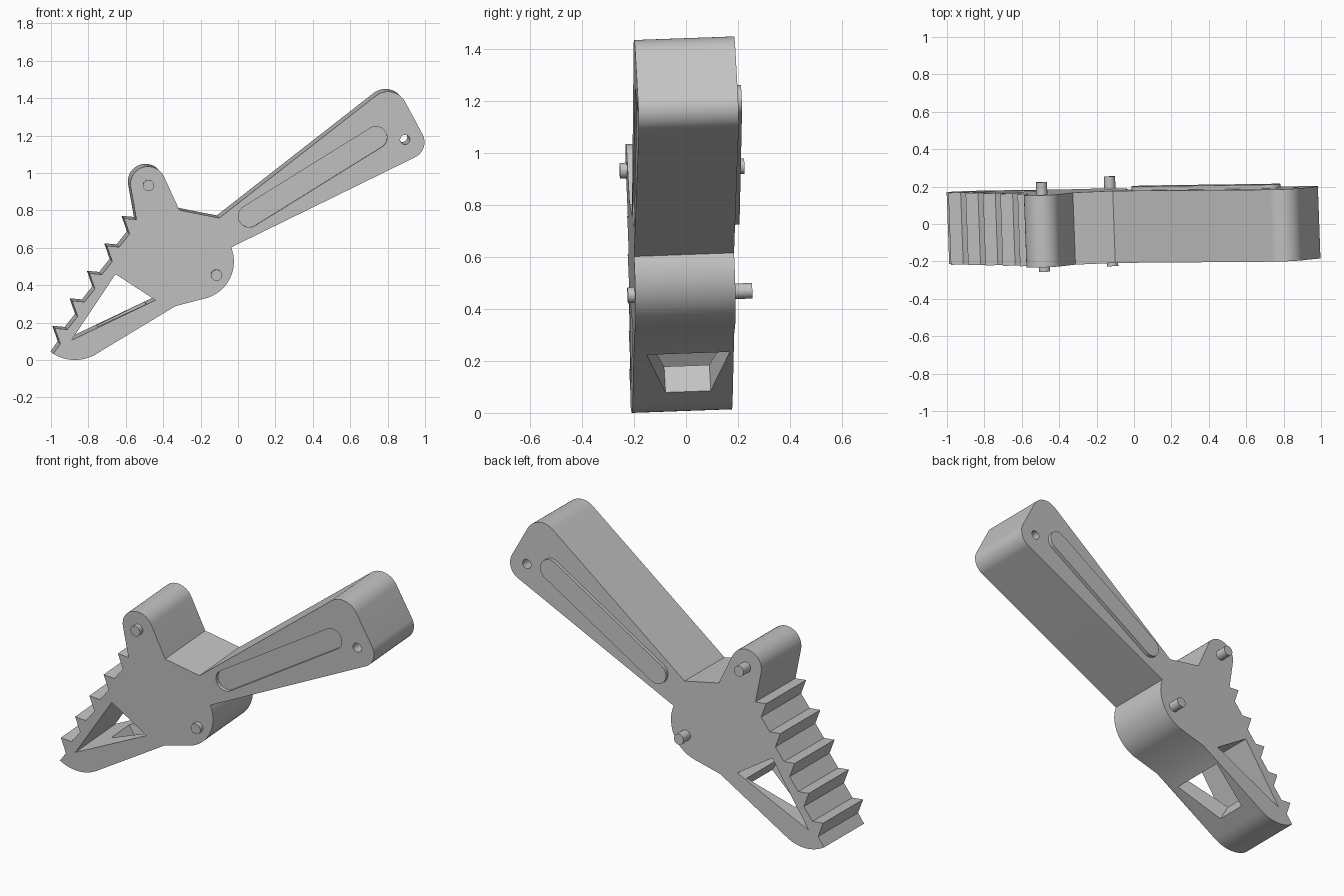
import bpy, bmesh
from math import cos, sin, radians
from mathutils import Matrix, Vector

if "Cube" in bpy.data.objects:
    bpy.data.objects.remove(bpy.data.objects["Cube"])

THICK = 0.385
LEAN = 0.036
# Slight lean of the whole part: local y is the thickness direction
FRAME = Matrix(((1, -LEAN, 0, 0),
                (LEAN, 1, -LEAN, -0.177),
                (0, LEAN, 1, -0.006),
                (0, 0, 0, 1)))

grey = bpy.data.materials.new("plain_grey")
grey.use_nodes = True
grey.diffuse_color = (0.55, 0.55, 0.55, 1)
grey.node_tree.nodes["Principled BSDF"].inputs["Base Color"].default_value = (0.55, 0.55, 0.55, 1)


def arc(cx, cz, r, start, end, steps=16):
    angles = [radians(start + (end - start) * i / steps) for i in range(steps + 1)]
    return [(cx + r * cos(a), cz + r * sin(a)) for a in angles]


def sweep(name, ring, offset):
    """Closed solid made by moving a planar ring of points along an offset."""
    bm = bmesh.new()
    face = bm.faces.new([bm.verts.new(p) for p in ring])
    moved = bmesh.ops.extrude_face_region(bm, geom=[face])["geom"]
    bmesh.ops.translate(bm, vec=offset,
                        verts=[v for v in moved if isinstance(v, bmesh.types.BMVert)])
    bmesh.ops.recalc_face_normals(bm, faces=bm.faces)
    bm.transform(FRAME)
    mesh = bpy.data.meshes.new(name)
    bm.to_mesh(mesh)
    bm.free()
    mesh.materials.append(grey)
    obj = bpy.data.objects.new(name, mesh)
    bpy.context.collection.objects.link(obj)
    return obj


def slab(name, outline, y0, y1):
    return sweep(name, [Vector((x, y0, z)) for x, z in outline], Vector((0, y1 - y0, 0)))


def cut(obj, cutter):
    cutter.hide_render = True
    mod = obj.modifiers.new("cut", "BOOLEAN")
    mod.operation = "DIFFERENCE"
    mod.solver = "EXACT"
    mod.object = cutter
    graph = bpy.context.evaluated_depsgraph_get()
    mesh = bpy.data.meshes.new_from_object(obj.evaluated_get(graph))
    obj.modifiers.clear()
    obj.data = mesh
    bpy.data.objects.remove(cutter)


# Body outline: lug, teeth, curved toe, round hub, handle
outline = [(-0.10, 0.765), (-0.313, 0.807)]
outline += arc(-0.481, 0.947, 0.094, 23, 188)
for i in range(5):
    dx, dz = -0.0925 * i, -0.147 * i
    outline += [(-0.543 + dx, 0.757 + dz), (-0.609 + dx, 0.763 + dz), (-0.58 + dx, 0.68 + dz)]
outline += arc(-0.872, 0.225, 0.219, -122, -59)
outline += [(-0.334, 0.294)]
outline += arc(-0.225, 0.532, 0.203, -74, 22, 24)
outline += arc(0.906, 1.171, 0.091, -63.5, 25.5)
outline += arc(0.802, 1.337, 0.104, 25.5, 128)
body = slab("toothed_lever_body", outline, 0, THICK)

# Triangular window and handle hole
cut(body, slab("window_cutter", [(-0.655, 0.465), (-0.441, 0.326), (-0.89, 0.112)], -0.1, 0.5))
cut(body, slab("hole_cutter", arc(0.893, 1.184, 0.026, 0, 345, 23), -0.1, 0.5))

# Tapered opening through the lower bar, square to its underside
along = Vector((0.86, 0, 0.51))
up = Vector((-0.51, 0, 0.86))
start = Vector((-0.767, 0, 0.037)) - up * 0.05
corners = [(0.09, 0.126), (0.375, 0.05), (0.375, 0.37), (0.09, 0.30)]
cut(body, sweep("opening_cutter", [start + along * s + Vector((0, y, 0)) for s, y in corners],
                up * 0.18))

# Long slot: sunk on the front, raised on the back
slot = arc(0.061, 0.775, 0.059, 121.8, 301.8) + arc(0.738, 1.195, 0.059, -58.2, 121.8)
cut(body, slab("slot_cutter", slot, -0.1, 0.02))
parts = [body, slab("raised_back_rib", slot, THICK - 0.01, THICK + 0.021)]

# Pivot pins
for name, x, z in (("upper_pin", -0.479, 0.939), ("lower_pin", -0.115, 0.46)):
    parts.append(slab(name, arc(x, z, 0.03, 0, 345, 23), -0.027, 0.452))

# Smooth curves, keep hard edges
bpy.ops.object.select_all(action="DESELECT")
for obj in parts:
    obj.select_set(True)
bpy.context.view_layer.objects.active = body
bpy.ops.object.shade_smooth_by_angle(angle=radians(25))
